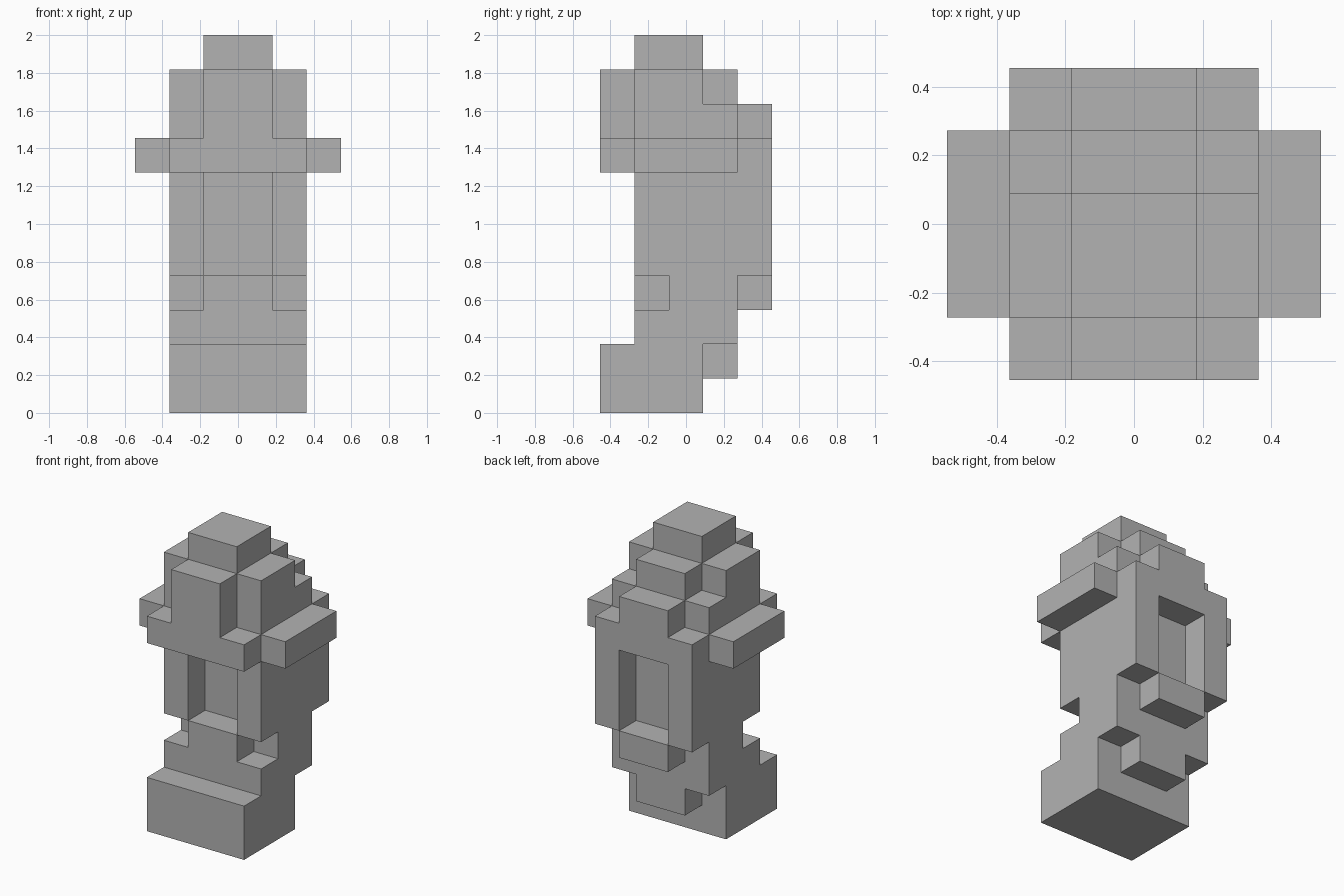
import bpy
import bmesh
from itertools import product
from mathutils import Vector

UNIT = 2 / 11                      # one block
ORIGIN = Vector((0, -2.5, 0))      # y is counted from the front

if "Cube" in bpy.data.objects:
    bpy.data.objects.remove(bpy.data.objects["Cube"])

stone = bpy.data.materials.new("plain_grey")
stone.use_nodes = True
grey = (0.45, 0.45, 0.45, 1)
stone.diffuse_color = grey
stone.node_tree.nodes["Principled BSDF"].inputs["Base Color"].default_value = grey


def blocks(x, y, z):
    """All unit blocks in a box given by its three ranges."""
    return set(product(range(*x), range(*y), range(*z)))


def build(name, cells):
    """Skin a set of blocks with outward faces and merge the flat areas."""
    bm = bmesh.new()
    corners = {}

    def vert(p):
        if p not in corners:
            corners[p] = bm.verts.new((Vector(p) + ORIGIN) * UNIT)
        return corners[p]

    for cell in sorted(cells):
        for axis, side in product(range(3), (0, 1)):
            neighbour = list(cell)
            neighbour[axis] += 2 * side - 1
            if tuple(neighbour) in cells:
                continue
            u, v = (axis + 1) % 3, (axis + 2) % 3
            ring = []
            for du, dv in ((0, 0), (1, 0), (1, 1), (0, 1)):
                p = list(cell)
                p[axis] += side
                p[u] += du
                p[v] += dv
                ring.append(vert(tuple(p)))
            bm.faces.new(ring if side else ring[::-1])
    bmesh.ops.dissolve_limit(bm, angle_limit=0.01, verts=bm.verts[:], edges=bm.edges[:])
    mesh = bpy.data.meshes.new(name)
    bm.to_mesh(mesh)
    bm.free()
    mesh.materials.append(stone)
    bpy.context.collection.objects.link(bpy.data.objects.new(name, mesh))


WIDE, NARROW = (-2, 2), (-1, 1)

# Body: foot, trunk, shoulders and the raised back
body = blocks(WIDE, (0, 3), (0, 2))            # foot
body |= blocks(NARROW, (3, 4), (1, 2))         # heel
body |= blocks(WIDE, (1, 4), (2, 9))           # trunk
body |= blocks(WIDE, (1, 3), (9, 10))          # shoulders
body |= blocks(NARROW, (3, 4), (9, 10))        # upper back
body |= blocks(WIDE, (4, 5), (4, 8))           # back panel
body |= blocks(NARROW, (4, 5), (8, 9))         # back crest
body |= blocks(NARROW, (4, 5), (3, 4))         # back ledge

# Recesses in front and back, and a notch at each front corner
for y in ((1, 2), (4, 5)):
    body -= blocks(NARROW, y, (4, 7))
for x in ((-2, -1), (1, 2)):
    body -= blocks(x, (1, 2), (3, 4))
build("body", body)

# Front brim with its upright plate
build("front_brim", blocks(WIDE, (0, 1), (7, 8)) | blocks(NARROW, (0, 1), (8, 10)))

# Side brims
for name, x in (("right_brim", (-3, -2)), ("left_brim", (2, 3))):
    build(name, blocks(x, (1, 4), (7, 8)))

# Top block
build("top_block", blocks(NARROW, (1, 3), (10, 11)))
